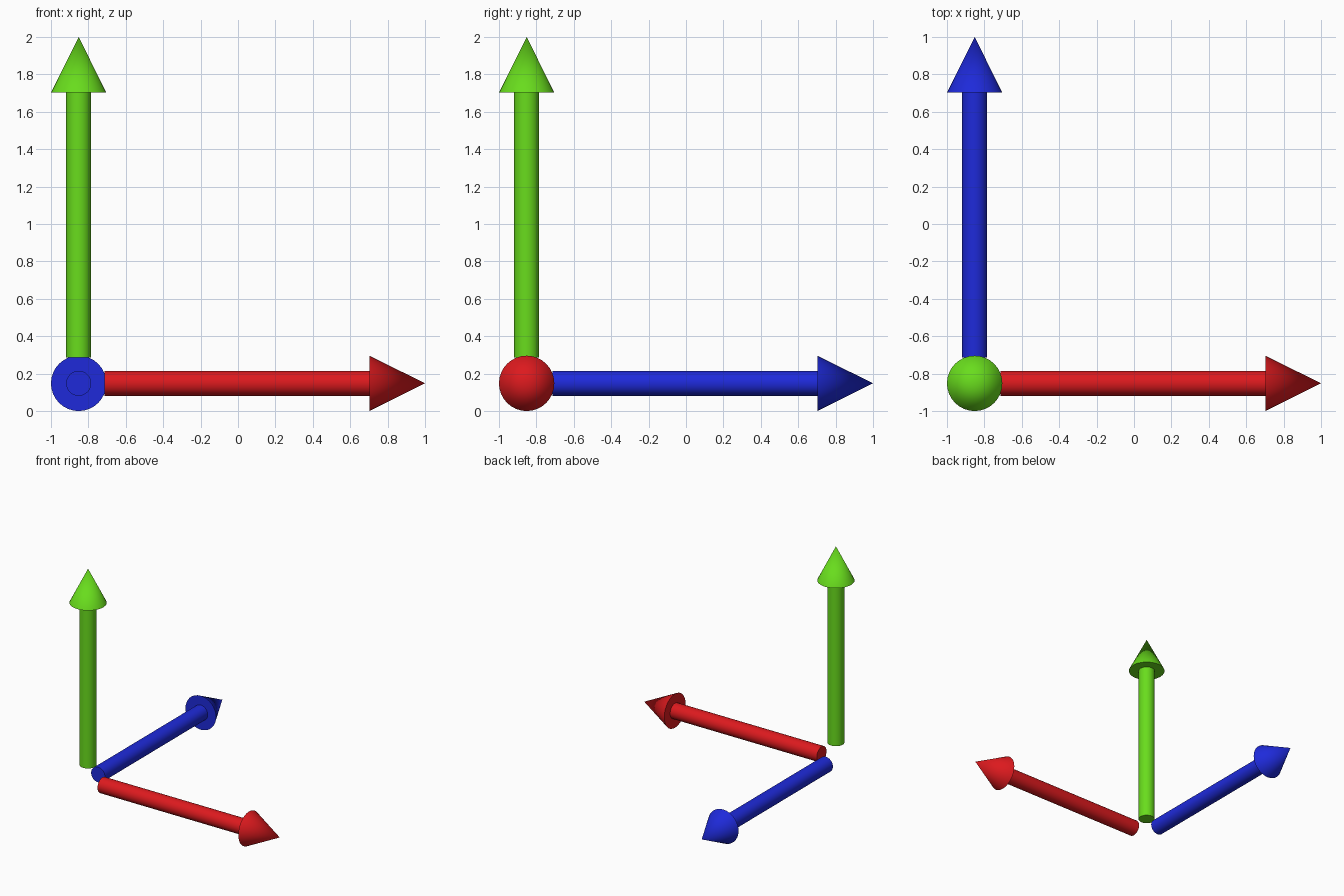
import bpy
from mathutils import Vector

if "Cube" in bpy.data.objects:
    bpy.data.objects.remove(bpy.data.objects["Cube"])

CORNER = Vector((-0.852, -0.852, 0.148))   # point where the three axes would meet
GAP = 0.138                                # shaft starts this far from the corner
NECK = 1.555                               # head starts here
TIP = 1.852                                # arrow point
SHAFT_R, HEAD_R, SIDES = 0.067, 0.148, 32


def finish(name, mat):
    ob = bpy.context.object
    ob.name = name
    ob.data.materials.append(mat)
    bpy.ops.object.shade_smooth_by_angle()


def arrow(name, direction, color):
    d = Vector(direction)
    rot = d.to_track_quat('Z', 'Y').to_euler()
    mat = bpy.data.materials.new(name + "_paint")
    mat.diffuse_color = color
    mat.use_nodes = True
    mat.node_tree.nodes["Principled BSDF"].inputs["Base Color"].default_value = mat.diffuse_color

    # shaft
    bpy.ops.mesh.primitive_cylinder_add(
        vertices=SIDES, radius=SHAFT_R, depth=NECK - GAP,
        location=CORNER + d * (GAP + NECK) / 2, rotation=rot)
    finish(name + "_shaft", mat)

    # pointed head
    bpy.ops.mesh.primitive_cone_add(
        vertices=SIDES, radius1=HEAD_R, radius2=0, depth=TIP - NECK,
        location=CORNER + d * (NECK + TIP) / 2, rotation=rot)
    finish(name + "_head", mat)


arrow("right_arrow", (1, 0, 0), (0.72, 0.01, 0.013, 1))
arrow("back_arrow", (0, 1, 0), (0.013, 0.023, 0.70, 1))
arrow("up_arrow", (0, 0, 1), (0.14, 0.72, 0.012, 1))
